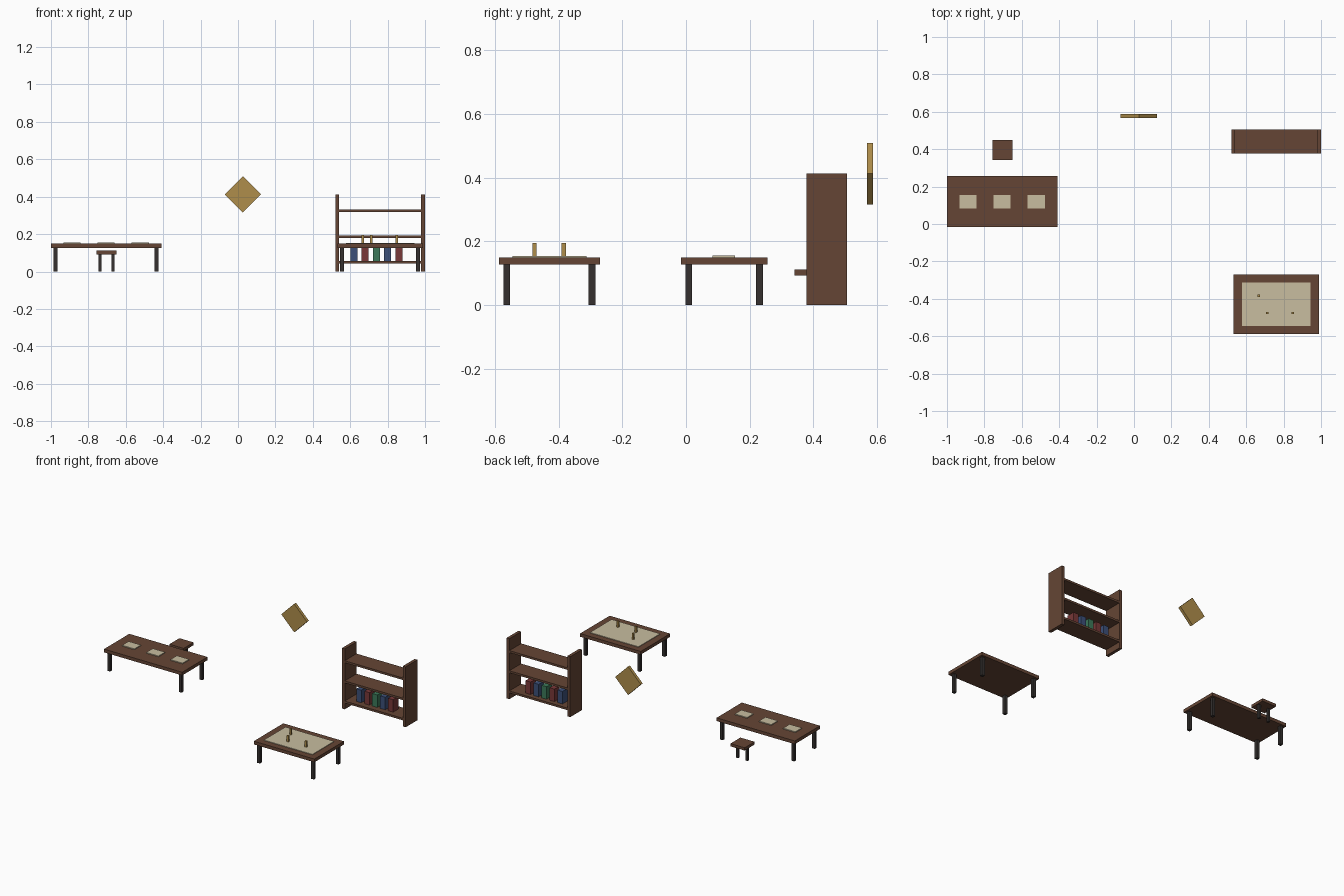
import bpy
from math import radians

if "Cube" in bpy.data.objects:
    bpy.data.objects.remove(bpy.data.objects["Cube"])


def material(name, color):
    m = bpy.data.materials.new(name)
    m.diffuse_color = (*color, 1)
    m.use_nodes = True
    m.node_tree.nodes["Principled BSDF"].inputs["Base Color"].default_value = m.diffuse_color
    return m


wood = material("wood", (0.13, 0.06, 0.035))
dark = material("dark_metal", (0.035, 0.03, 0.028))
paper = material("parchment", (0.58, 0.51, 0.35))
brass = material("brass", (0.43, 0.27, 0.07))
blue = material("blue_cover", (0.045, 0.08, 0.19))
red = material("red_cover", (0.19, 0.04, 0.04))
green = material("green_cover", (0.045, 0.19, 0.10))


def box(name, x, y, z, mat):
    """Box from (min, max) ranges on each axis."""
    bpy.ops.mesh.primitive_cube_add(size=1, location=[sum(r) / 2 for r in (x, y, z)])
    o = bpy.context.object
    o.name = name
    o.scale = [r[1] - r[0] for r in (x, y, z)]
    bpy.ops.object.transform_apply(location=False, rotation=False, scale=True)
    o.data.materials.append(mat)
    return o


def around(c, size):
    return (c - size / 2, c + size / 2)


def table(name, x, y):
    """Flat top on four square legs."""
    box(name + "_top", x, y, (0.127, 0.149), wood)
    for lx in (x[0] + 0.025, x[1] - 0.025):
        for ly in (y[0] + 0.025, y[1] - 0.025):
            box(name + "_leg", around(lx, 0.021), around(ly, 0.021), (0, 0.127), dark)


# Long desk with three sheets
table("desk", (-1.0, -0.41), (-0.016, 0.256))
for i in (-1, 0, 1):
    box("desk_sheet", around(-0.705 + i * 0.182, 0.092), around(0.119, 0.07),
        (0.149, 0.155), paper)

# Stool on two legs
box("stool_seat", around(-0.703, 0.107), around(0.395, 0.107), (0.092, 0.111), wood)
for s in (-1, 1):
    box("stool_leg", around(-0.703 + s * 0.036, 0.016), around(0.395, 0.016),
        (0, 0.092), dark)

# Map table with map and tokens
table("map_table", (0.531, 0.988), (-0.588, -0.27))
box("map_sheet", (0.577, 0.943), (-0.545, -0.312), (0.149, 0.153), paper)
for tx, ty in ((0.667, -0.384), (0.712, -0.476), (0.848, -0.476)):
    box("map_token", around(tx, 0.013), around(ty, 0.013), (0.153, 0.194), brass)

# Open bookshelf
for x in ((0.52, 0.541), (0.979, 1.0)):
    box("bookshelf_side", x, (0.378, 0.505), (0, 0.412), wood)
for i in range(3):
    box("bookshelf_shelf", (0.541, 0.979), (0.378, 0.505),
        (0.042 + i * 0.1375, 0.056 + i * 0.1375), wood)

# Books on the lowest shelf
for i, cover in enumerate((blue, red, green, blue, red)):
    box("book", around(0.62 + i * 0.06, 0.038), (0.417, 0.473), (0.056, 0.141), cover)

# Diamond wall plaque
plaque = box("wall_plaque", around(0.026, 0.137), (0.568, 0.588), around(0.412, 0.137), brass)
plaque.rotation_euler.y = radians(45)
